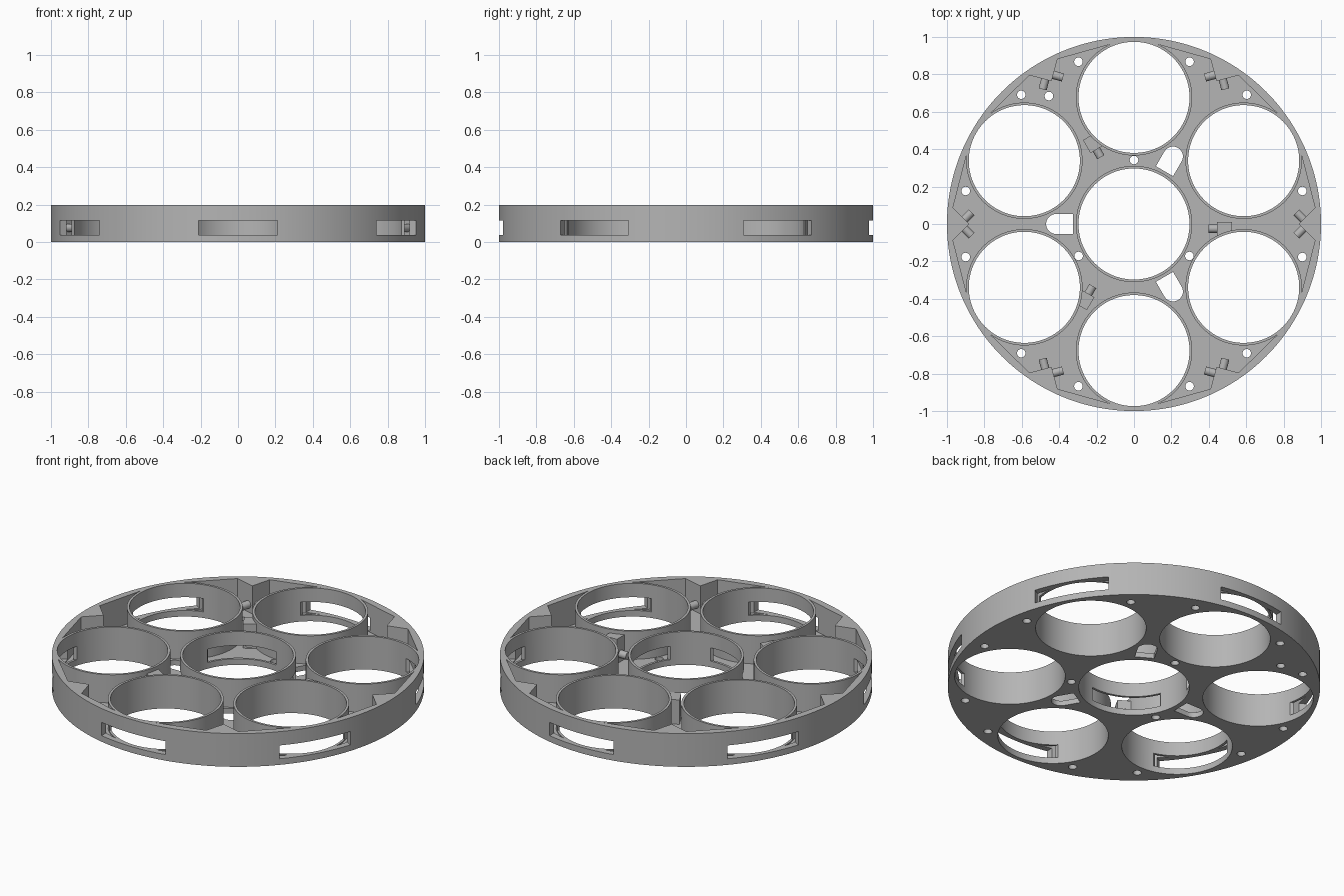
import bpy, bmesh
from math import sin, cos, pi, radians
from mathutils import Matrix, Vector

cube = bpy.data.objects.get("Cube")
if cube:
    bpy.data.objects.remove(cube)

HEIGHT, FLOOR = 0.197, 0.03
CUP_RADIUS, CUP_HOLE, CUP_ORBIT = 0.311, 0.297, 0.677
SIXTHS = range(0, 360, 60)
THIRDS = range(0, 360, 120)

grey = bpy.data.materials.new("light_grey_plastic")
grey.use_nodes = True
grey.diffuse_color = (0.46, 0.46, 0.46, 1)
grey.node_tree.nodes["Principled BSDF"].inputs["Base Color"].default_value = (0.46, 0.46, 0.46, 1)


def polar(r, deg):
    return Vector((r * cos(radians(deg)), r * sin(radians(deg))))


def turn(points, deg):
    rot = Matrix.Rotation(radians(deg), 2)
    return [rot @ Vector(p) for p in points]


def circle(centre, r, n=96):
    return [Vector(centre) + polar(r, 360 * i / n) for i in range(n)]


def rect(x0, x1, y0, y1):
    return [(x0, y0), (x1, y0), (x1, y1), (x0, y1)]


def prisms(name, outlines, z0, z1):
    """One object holding an upright prism for each outline."""
    bm = bmesh.new()
    for outline in outlines:
        low = [bm.verts.new((p[0], p[1], z0)) for p in outline]
        high = [bm.verts.new((p[0], p[1], z1)) for p in outline]
        bm.faces.new(low[::-1])
        bm.faces.new(high)
        for i in range(len(low)):
            j = (i + 1) % len(low)
            bm.faces.new((low[i], low[j], high[j], high[i]))
    mesh = bpy.data.meshes.new(name)
    bm.to_mesh(mesh)
    bm.free()
    mesh.materials.append(grey)
    obj = bpy.data.objects.new(name, mesh)
    bpy.context.collection.objects.link(obj)
    return obj


def activate(obj):
    bpy.ops.object.select_all(action='DESELECT')
    obj.select_set(True)
    bpy.context.view_layer.objects.active = obj


def cut(target, cutter):
    mod = target.modifiers.new("cut", 'BOOLEAN')
    mod.operation = 'DIFFERENCE'
    mod.solver = 'EXACT'
    mod.object = cutter
    activate(target)
    bpy.ops.object.modifier_apply(modifier=mod.name)
    bpy.data.objects.remove(cutter)


def smooth(obj):
    activate(obj)
    bpy.ops.object.shade_smooth_by_angle(angle=radians(25))


# Solid disc
body = prisms("round_tray", [circle((0, 0), 1, 192)], 0, HEIGHT)

# Pocket outline with a wedge on the rim between each pair of cups
cup_centres = [Vector((0, 0))] + [polar(CUP_ORBIT, a + 30) for a in SIXTHS]
outline = []
for a in SIXTHS:
    outline += [polar(0.97, a - 23), polar(0.972, a - 5.1), polar(0.882, a),
                polar(0.972, a + 5.1), polar(0.97, a + 23)]
pocket = prisms("pocket_cutter", [outline], FLOOR, 0.3)

# Leave the cups and the inner mounting blocks standing in the pocket
cut(pocket, prisms("cup_walls", [circle(c, CUP_RADIUS) for c in cup_centres], -0.1, 0.4))
cut(pocket, prisms("mounting_blocks",
                   [turn(rect(0.445, 0.525, -0.1, 0.012), a) for a in THIRDS], -0.1, 0.175))
cut(body, pocket)

# Cup bores, arched slots and screw holes through the floor
openings = [circle(c, CUP_HOLE) for c in cup_centres]
arch = [(0.326, -0.053)] + [Vector((0.417, 0)) + polar(0.053, d) for d in range(-90, 91, 10)] + [(0.326, 0.053)]
openings += [turn(arch, a + 60) for a in THIRDS]
screws = [polar(0.917, a + s * 11.1) for a in SIXTHS for s in (-1, 1)]
screws += [polar(0.342, a + 90) for a in THIRDS] + [Vector((-0.455, 0.684))]
openings += [circle(c, 0.023, 24) for c in screws]
cut(body, prisms("opening_cutter", openings, -0.2, 0.5))

# Windows through the rim into each outer cup, and in the middle cup
windows = [turn(rect(CUP_ORBIT, 1.1, -0.21, 0.21), a + 30) for a in SIXTHS]
windows += [turn(rect(0.15, 0.312, -0.185, 0.185), a) for a in THIRDS]
cut(body, prisms("window_cutter", windows, 0.036, 0.115))
smooth(body)


# Small lamps on the wedge faces and the inner blocks
def lamp(name, centre, heading):
    obj = prisms(name, [circle((0, 0), 0.022, 32)], -0.028, 0.028)
    place = (Matrix.Translation((centre[0], centre[1], 0.075))
             @ Matrix.Rotation(radians(heading), 4, 'Z') @ Matrix.Rotation(pi / 2, 4, 'Y'))
    obj.data.transform(place)
    smooth(obj)


for a in SIXTHS:
    for side, label in ((1, "a"), (-1, "b")):
        lamp(f"rim_lamp_{a}_{label}", turn([(0.888, 0.043 * side)], a)[0], a + 135 * side)
for a in THIRDS:
    lamp(f"inner_lamp_{a}", turn([(0.426, -0.025)], a)[0], a + 180)
